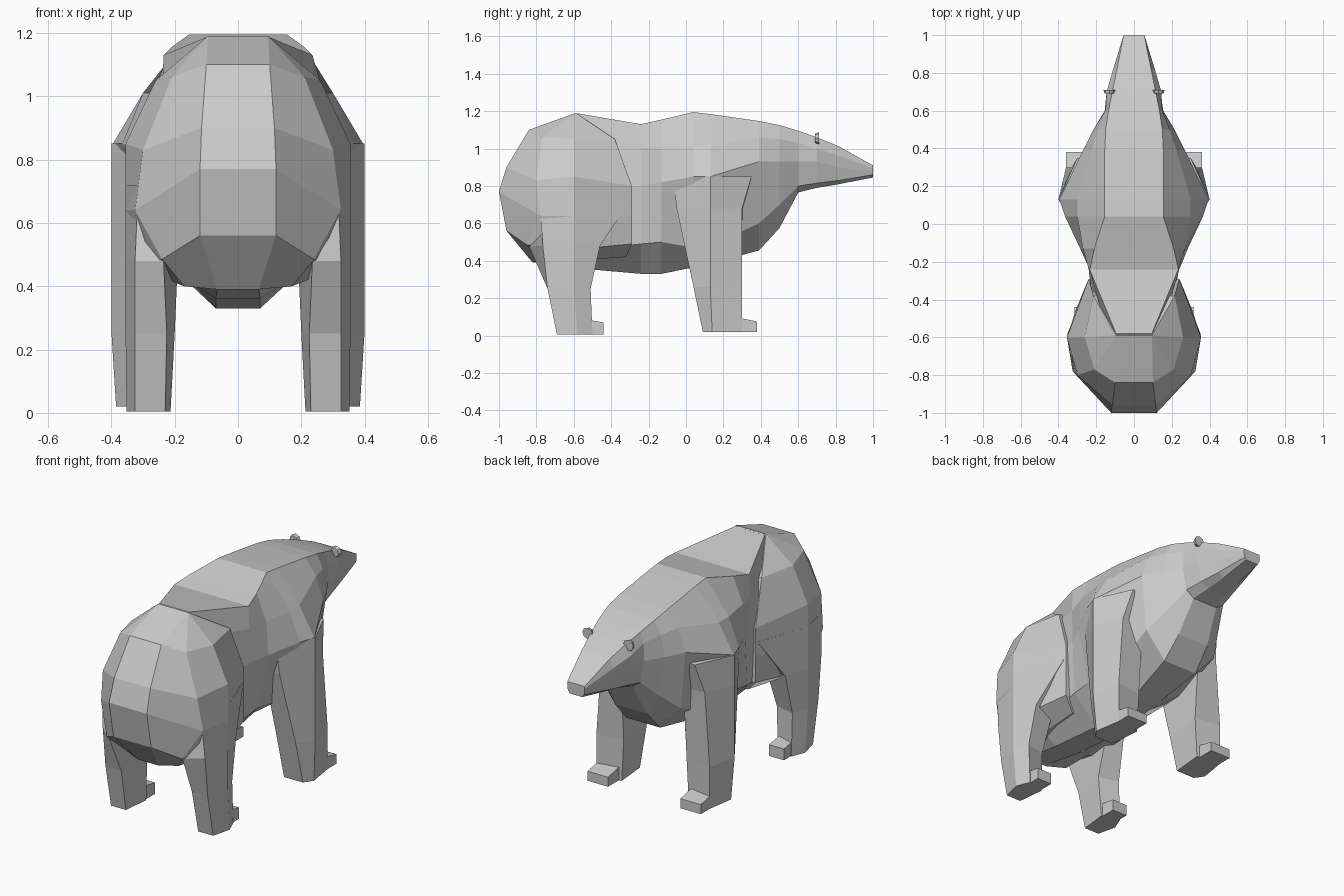
import bpy, bmesh, math
from mathutils import Matrix

fur = bpy.data.materials.new("pale grey fur")
fur.diffuse_color = (0.6, 0.6, 0.6, 1)


def finish(name, bm):
    bmesh.ops.remove_doubles(bm, verts=bm.verts, dist=0.0005)
    bmesh.ops.recalc_face_normals(bm, faces=bm.faces)
    me = bpy.data.meshes.new(name)
    bm.to_mesh(me)
    bm.free()
    me.materials.append(fur)
    ob = bpy.data.objects.new(name, me)
    bpy.context.collection.objects.link(ob)
    return ob


def loft(name, rings):
    """Skin closed rings of 3D points and cap both ends."""
    bm = bmesh.new()
    vs = [[bm.verts.new(p) for p in r] for r in rings]
    n = len(vs[0])
    for a, b in zip(vs, vs[1:]):
        for i in range(n):
            j = (i + 1) % n
            bm.faces.new((a[i], a[j], b[j], b[i]))
    bm.faces.new(vs[0])
    bm.faces.new(vs[-1])
    return finish(name, bm)


def both(half):
    """Close a half ring with its mirror image."""
    return half + [(-x, y, z) for x, y, z in reversed(half)]


# torso, neck and head: y, then (x, z) from back ridge to belly
torso = [
    (-0.80, (0.08, 1.08), (0.10, 1.00), (0.15, 0.80), (0.18, 0.50), (0.065, 0.395)),
    (-0.58, (0.095, 1.188), (0.14, 1.05), (0.20, 0.80), (0.20, 0.45), (0.07, 0.36)),
    (-0.24, (0.235, 1.13), (0.24, 1.00), (0.235, 0.80), (0.22, 0.49), (0.07, 0.33)),
    (-0.13, (0.21, 1.155), (0.27, 1.01), (0.285, 0.82), (0.22, 0.50), (0.07, 0.33)),
    (0.04, (0.155, 1.195), (0.30, 1.01), (0.365, 0.85), (0.22, 0.47), (0.07, 0.365)),
    (0.13, (0.155, 1.184), (0.30, 1.01), (0.395, 0.85), (0.23, 0.48), (0.08, 0.385)),
    (0.39, (0.155, 1.147), (0.225, 1.06), (0.27, 0.93), (0.24, 0.60), (0.11, 0.455)),
    (0.50, (0.15, 1.125), (0.19, 1.05), (0.215, 0.93), (0.18, 0.70), (0.10, 0.575)),
    (0.60, (0.135, 1.095), (0.15, 1.03), (0.155, 0.93), (0.13, 0.80), (0.08, 0.765)),
    (0.70, (0.115, 1.06), (0.145, 1.00), (0.14, 0.93), (0.11, 0.815), (0.06, 0.79)),
    (0.82, (0.09, 1.01), (0.11, 0.96), (0.10, 0.90), (0.085, 0.83), (0.05, 0.81)),
    (1.00, (0.055, 0.91), (0.055, 0.895), (0.055, 0.875), (0.05, 0.86), (0.04, 0.845)),
]
loft("torso_and_head", [both([(x, y, z) for x, z in pts]) for y, *pts in torso])

# rump: rows from the top down, each from flank round to tail panel
pole = (0.095, -0.59, 1.19)
rump = [
    [pole] * 4,
    [(0.215, -0.38, 1.05), (0.26, -0.60, 1.05), (0.21, -0.77, 1.06), (0.10, -0.84, 1.10)],
    [(0.24, -0.29, 0.80), (0.355, -0.60, 0.85), (0.30, -0.80, 0.83), (0.115, -0.96, 0.90)],
    [(0.24, -0.29, 0.64), (0.355, -0.60, 0.64), (0.325, -0.78, 0.64), (0.12, -1.00, 0.77)],
    [(0.24, -0.29, 0.49), (0.32, -0.60, 0.46), (0.24, -0.85, 0.485), (0.12, -0.96, 0.56)],
    [(0.17, -0.32, 0.42), (0.17, -0.60, 0.40), (0.17, -0.78, 0.40), (0.065, -0.82, 0.39)],
]
loft("rump", [both(r) for r in rump])

# leg rings: z, then (x, y) rear inner, rear outer, outer, front outer, front inner
hind = [
    (0.72, (0.20, -0.75), (0.315, -0.785), (0.355, -0.60), (0.245, -0.30), (0.18, -0.32)),
    (0.48, (0.235, -0.84), (0.325, -0.765), (0.355, -0.60), (0.31, -0.46), (0.19, -0.46)),
    (0.25, (0.225, -0.74), (0.325, -0.74), (0.355, -0.60), (0.32, -0.51), (0.20, -0.54)),
    (0.005, (0.23, -0.69), (0.325, -0.69), (0.352, -0.58), (0.32, -0.50), (0.213, -0.53)),
]
fore = [
    (0.85, (0.20, -0.06), (0.29, -0.07), (0.40, 0.13), (0.30, 0.35), (0.20, 0.33)),
    (0.68, (0.20, -0.05), (0.30, -0.05), (0.40, 0.13), (0.33, 0.30), (0.20, 0.31)),
    (0.26, (0.22, 0.04), (0.34, 0.04), (0.40, 0.13), (0.36, 0.30), (0.20, 0.28)),
    (0.02, (0.23, 0.09), (0.35, 0.09), (0.385, 0.14), (0.36, 0.30), (0.213, 0.28)),
]


def paw(name, s, x0, x1, y0, y1, z0, z1, z2):
    """Wedge-shaped toes, higher at the ankle."""
    loft(name, [[(s * x0, y, z0), (s * x1, y, z0), (s * x1, y, z), (s * x0, y, z)]
                for y, z in ((y0, z1), (y1, z2))])


for s, side in ((1, "right"), (-1, "left")):
    for nm, leg in (("hind_leg", hind), ("front_leg", fore)):
        loft(f"{nm}_{side}", [[(s * x, y, z) for x, y in pts] for z, *pts in leg])
    paw(f"hind_paw_{side}", s, 0.22, 0.315, -0.56, -0.44, 0.005, 0.09, 0.07)
    paw(f"front_paw_{side}", s, 0.23, 0.36, 0.26, 0.38, 0.02, 0.10, 0.075)
    # ear: small thin disc on the side of the crown
    bm = bmesh.new()
    bmesh.ops.create_cone(bm, cap_ends=True, segments=8, radius1=0.032, radius2=0.026,
                          depth=0.02, matrix=Matrix.Translation((s * 0.13, 0.70, 1.055))
                          @ Matrix.Rotation(math.pi / 2, 4, 'X'))
    finish(f"ear_{side}", bm)
